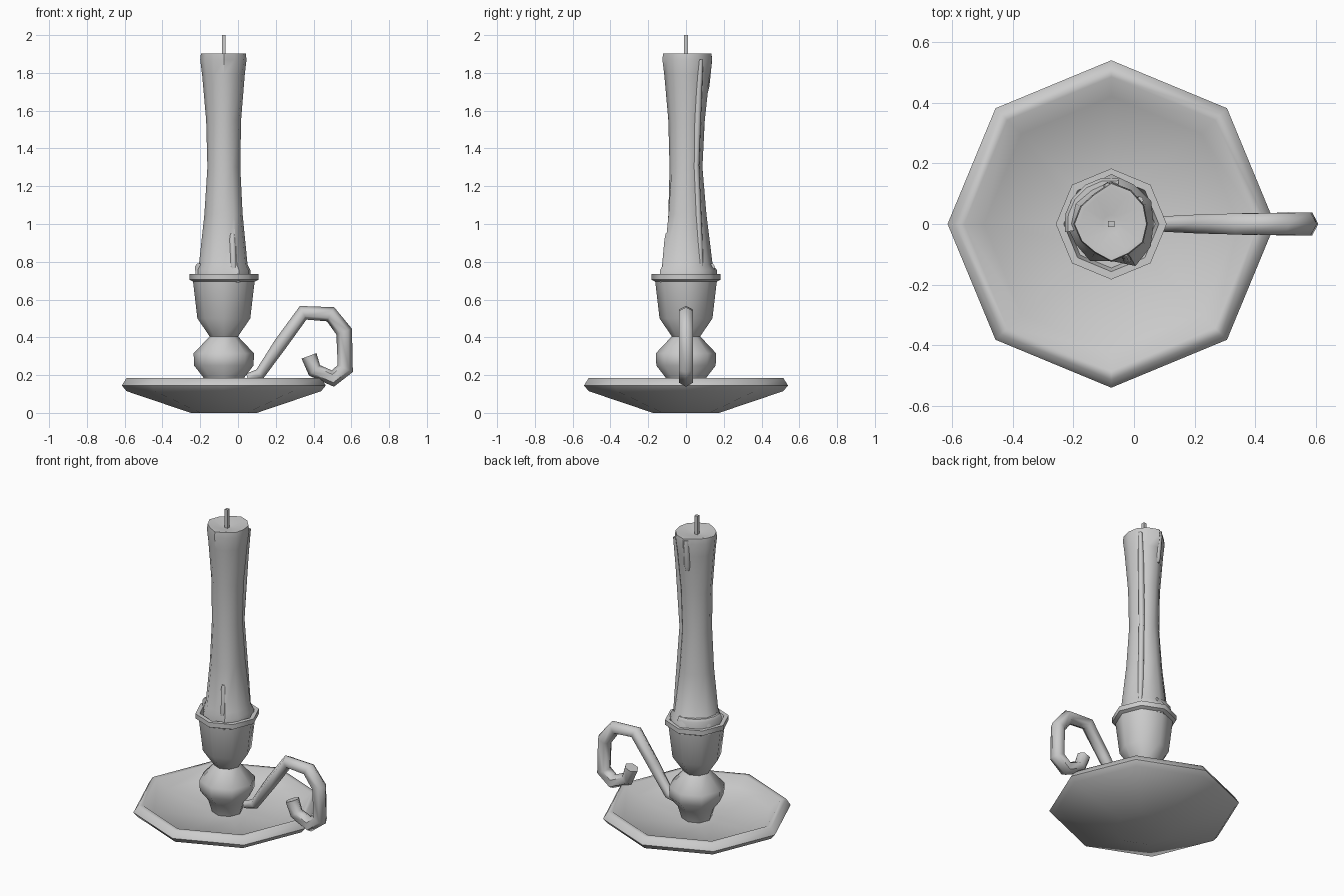
import bpy, bmesh, math
from mathutils import Vector

if "Cube" in bpy.data.objects:
    bpy.data.objects.remove(bpy.data.objects["Cube"])

CX = -0.075   # axis of the candlestick


def skin(name, rings, close=False, smooth=60):
    """Skin a list of equal-length point rings; cap the ends unless closed."""
    bm = bmesh.new()
    vs = [[bm.verts.new(p) for p in r] for r in rings]
    n, m = len(rings[0]), len(rings)
    for i in range(m if close else m - 1):
        a, b = vs[i], vs[(i + 1) % m]
        for j in range(n):
            k = (j + 1) % n
            bm.faces.new((a[j], a[k], b[k], b[j]))
    if not close:
        bm.faces.new(vs[0][::-1])
        bm.faces.new(vs[-1])
    bmesh.ops.recalc_face_normals(bm, faces=bm.faces)
    me = bpy.data.meshes.new(name)
    bm.to_mesh(me)
    bm.free()
    ob = bpy.data.objects.new(name, me)
    bpy.context.collection.objects.link(ob)
    bpy.ops.object.select_all(action='DESELECT')
    ob.select_set(True)
    bpy.context.view_layer.objects.active = ob
    bpy.ops.object.shade_smooth_by_angle(angle=math.radians(smooth))
    return ob


def ring(radii, z):
    n = len(radii)
    return [(CX + r * math.cos(math.tau * i / n), r * math.sin(math.tau * i / n), z)
            for i, r in enumerate(radii)]


def lathe(name, profile, sides=8, smooth=60):
    return skin(name, [ring([r] * sides, z) for r, z in profile], smooth=smooth)


# Octagonal drip dish with rolled rim
lathe("dish", [(0.175, 0), (0.515, 0.115), (0.54, 0.145), (0.515, 0.185),
               (0.485, 0.185), (0.42, 0.135), (0.10, 0.115)])

# Stem bulb and candle cup
lathe("stem", [(0.085, 0.11), (0.11, 0.19), (0.157, 0.25), (0.16, 0.315), (0.075, 0.405),
               (0.14, 0.50), (0.163, 0.695), (0.183, 0.705), (0.183, 0.735),
               (0.157, 0.735), (0.145, 0.69)], smooth=50)

# Candle: uneven wax at foot and top, waisted between (12 sides from +x)
foot = [.140, .152, .150, .165, .145, .155, .150, .135, .140, .122, .160, .150]
lip = [.120, .125, .130, .138, .115, .118, .125, .115, .110, .125, .115, .122]
mean_foot = sum(foot) / 12
mean_lip = sum(lip) / 12


def blend(table, mean, r, amount):
    return [r * (1 + amount * (t / mean - 1)) for t in table]


skin("candle", [
    ring(foot, 0.69), ring(foot, 0.755),
    ring(blend(foot, mean_foot, 0.130, 0.7), 0.785),
    ring(blend(foot, mean_foot, 0.102, 0.5), 1.05),
    ring([0.087] * 12, 1.30),
    ring(blend(lip, mean_lip, 0.092, 0.6), 1.55),
    ring(blend(lip, mean_lip, 0.112, 0.9), 1.79),
    ring(lip, 1.87),
    ring([r * 0.97 for r in lip], 1.903),
    ring([r * 0.85 for r in lip], 1.903),
    ring([0.03] * 12, 1.885)], smooth=50)

# Raised wax collar on the back left of the foot
collar = []
for i in range(6):
    a = math.radians(80 + 22 * i)
    c, s = math.cos(a), math.sin(a)
    collar.append([(CX + r * c, r * s, z) for r, z in
                   ((0.10, 0.70), (0.15, 0.70), (0.155, 0.775), (0.145, 0.79), (0.10, 0.79))])
skin("wax_collar", collar, smooth=40)

# Wax drips running down the candle: (angle, start z, end z)
for k, (deg, z0, z1) in enumerate([(40, 1.87, 0.75), (95, 1.895, 1.70), (-65, 0.95, 0.74)]):
    a = math.radians(deg)
    rows = []
    for t in (0, 0.15, 0.5, 0.85, 1):
        z = z0 + (z1 - z0) * t
        d = 0.086 + 0.042 * min(1, abs(z - 1.33) / 0.55) ** 1.5
        w = 0.018 if 0 < t < 1 else 0.012
        rows.append([(CX + (d + w * u) * math.cos(a) - w * v * math.sin(a),
                      (d + w * u) * math.sin(a) + w * v * math.cos(a), z)
                     for u, v in ((-1, -1), (0.3, -0.8), (0.7, 0), (0.3, 0.8), (-1, 1))])
    skin(f"wax_drip_{k + 1}", rows)

# Wick
skin("wick", [[(CX + x * 0.01, y * 0.01, z) for x, y in ((-1, -1), (1, -1), (1, 1), (-1, 1))]
              for z in (1.87, 2.0)], smooth=30)

# Scrolled handle: hexagonal tube along (x, z, radius)
path = [(0.05, 0.185, .024), (0.115, 0.205, .030), (0.225, 0.365, .036), (0.345, 0.53, .040),
        (0.49, 0.522, .042), (0.562, 0.43, .044), (0.568, 0.235, .044),
        (0.502, 0.182, .044), (0.405, 0.225, .040), (0.376, 0.302, .042)]
pts = [Vector((x, 0, z)) for x, z, r in path]
rings = []
for i, p in enumerate(pts):
    d0 = (p - pts[max(i - 1, 0)]).normalized()
    d1 = (pts[min(i + 1, len(pts) - 1)] - p).normalized()
    t = (d0 + d1).normalized()
    n = Vector((-t.z, 0, t.x))
    r = path[i][2]
    rings.append([p + n * r * math.cos(math.tau * j / 6) + Vector((0, r * math.sin(math.tau * j / 6), 0))
                  for j in range(6)])
skin("handle", rings, smooth=62)
